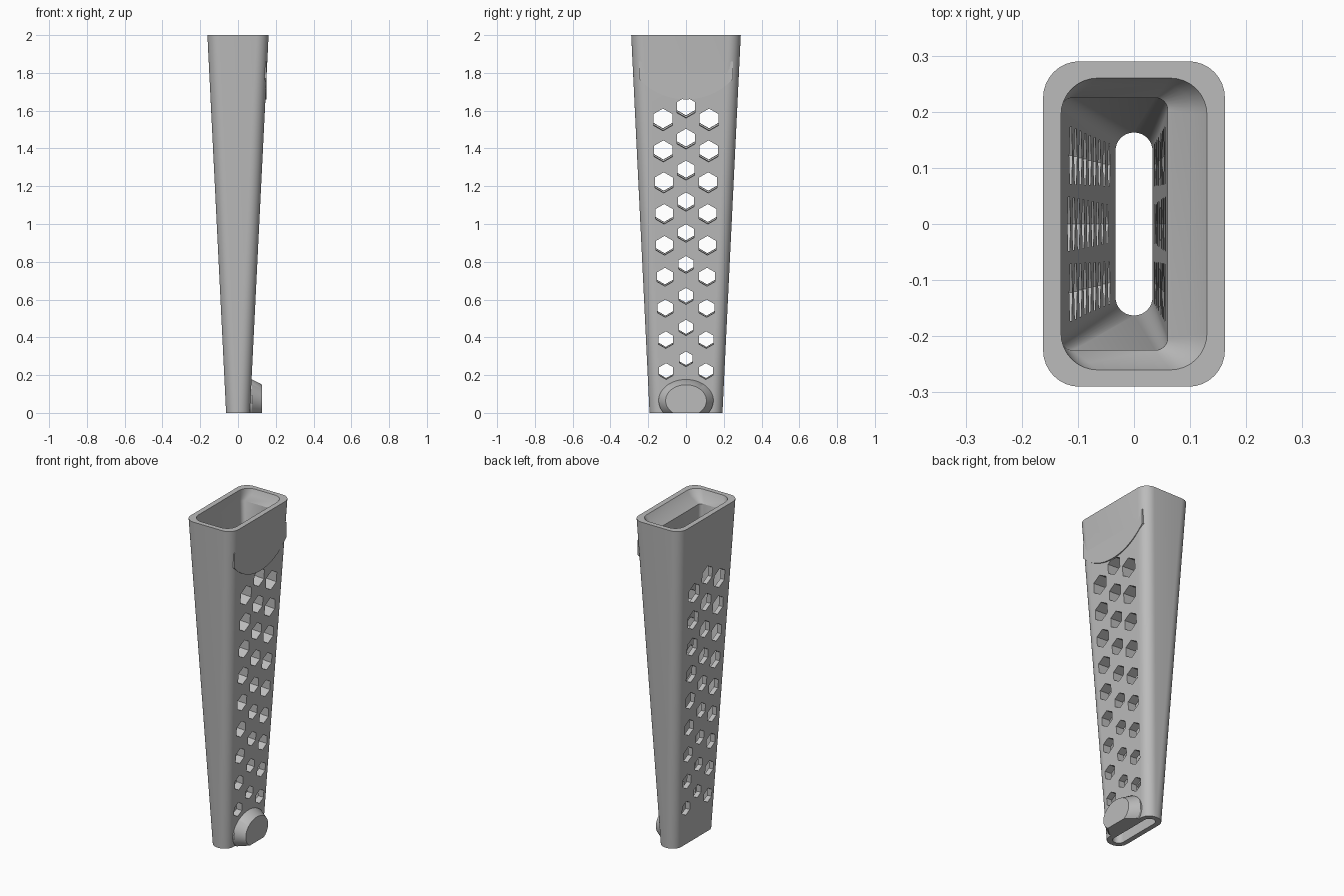
import bpy, bmesh, math
from mathutils import Vector

if "Cube" in bpy.data.objects:
    bpy.data.objects.remove(bpy.data.objects["Cube"])

gray = bpy.data.materials.new("plain_gray")
gray.diffuse_color = (0.5, 0.5, 0.5, 1)
gray.use_nodes = True
gray.node_tree.nodes["Principled BSDF"].inputs["Base Color"].default_value = gray.diffuse_color


def make(name, rings, closed=False):
    """Skin a list of equal-length point rings, capped or closed into a tube."""
    bm = bmesh.new()
    add_loft(bm, rings, closed)
    return finish(name, bm)


def add_loft(bm, rings, closed=False):
    vs = [[bm.verts.new(p) for p in r] for r in rings]
    n = len(rings[0])
    pairs = list(zip(vs, vs[1:]))
    if closed:
        pairs.append((vs[-1], vs[0]))
    for a, b in pairs:
        for i in range(n):
            j = (i + 1) % n
            bm.faces.new((a[i], a[j], b[j], b[i]))
    if not closed:
        bm.faces.new(vs[0])
        bm.faces.new(vs[-1])


def finish(name, bm):
    bmesh.ops.recalc_face_normals(bm, faces=bm.faces[:])
    me = bpy.data.meshes.new(name)
    bm.to_mesh(me)
    bm.free()
    me.materials.append(gray)
    ob = bpy.data.objects.new(name, me)
    bpy.context.collection.objects.link(ob)
    return ob


def smooth(ob):
    bpy.ops.object.select_all(action='DESELECT')
    ob.select_set(True)
    bpy.context.view_layer.objects.active = ob
    bpy.ops.object.shade_smooth_by_angle(angle=math.radians(30))


def round_rect(x0, x1, hy, r, z, seg=8):
    pts = []
    corners = [(x1 - r, hy - r), (x0 + r, hy - r), (x0 + r, r - hy), (x1 - r, r - hy)]
    for k, (cx, cy) in enumerate(corners):
        for i in range(seg + 1):
            a = math.pi / 2 * (k + i / seg)
            pts.append((cx + r * math.cos(a), cy + r * math.sin(a), z))
    return pts


# tapered hollow body with a shallow funnel at the mouth
body = make("tapered_body", [
    round_rect(-0.063, 0.063, 0.193, 0.058, 0),
    round_rect(-0.162, 0.162, 0.29, 0.065, 2),
    round_rect(-0.13, 0.13, 0.26, 0.065, 2),
    round_rect(-0.131, 0.105, 0.247, 0.05, 1.965),
    round_rect(-0.131, 0.06, 0.225, 0.022, 1.93),
    round_rect(-0.033, 0.033, 0.163, 0.0325, 0),
], closed=True)

# hexagonal vent cutters, square to the sloped wall and shrinking downwards
bm = bmesh.new()
axis = Vector((1, 0, -0.05)).normalized()
side = Vector((0, 1, 0))
up = axis.cross(side)


def hex_cutter(y, z, r):
    c = Vector((0.063 + 0.0495 * z, y, z))
    ring = [c + side * r * math.cos(a) + up * r * math.sin(a)
            for a in (math.radians(30 + 60 * k) for k in range(6))]
    add_loft(bm, [[p - axis * 0.5 for p in ring], [p + axis * 0.2 for p in ring]])


for i in range(9):
    t = i / 8
    hex_cutter(0, 0.285 + 1.332 * t, 0.040 + 0.016 * t)
    for s in (-1, 1):
        hex_cutter(s * (0.105 + 0.017 * t), 0.22 + 1.332 * t, 0.043 + 0.016 * t)
cutter = finish("vent_cutter", bm)
mod = body.modifiers.new("vents", 'BOOLEAN')
mod.object = cutter
mod.operation = 'DIFFERENCE'
mod.solver = 'EXACT'
bpy.context.view_layer.objects.active = body
bpy.ops.object.modifier_apply(modifier=mod.name)
bpy.data.objects.remove(cutter)
smooth(body)

# flat round-bottomed pad near the top of the right wall
outline = []
half = math.asin(0.25 / 0.34)
for i in range(33):
    a = -half + 2 * half * i / 32
    outline.append((0.34 * math.sin(a), 2 - 0.34 * math.cos(a)))
outline += [(0.25, 1.86), (-0.25, 1.86)]
pad = make("upper_pad", [[(x, y, z) for y, z in outline] for x in (0.138, 0.152)])
smooth(pad)


# oval button at the foot, cut level with the base
def oval(x, ry, rz):
    a0 = math.asin(-0.065 / rz)
    return [(x, ry * math.cos(a), 0.065 + rz * math.sin(a))
            for a in (a0 + (math.pi - 2 * a0) * i / 48 for i in range(49))]


button = make("oval_button", [oval(0.045, 0.145, 0.112), oval(0.075, 0.145, 0.112),
                              oval(0.128, 0.108, 0.084)])
smooth(button)
